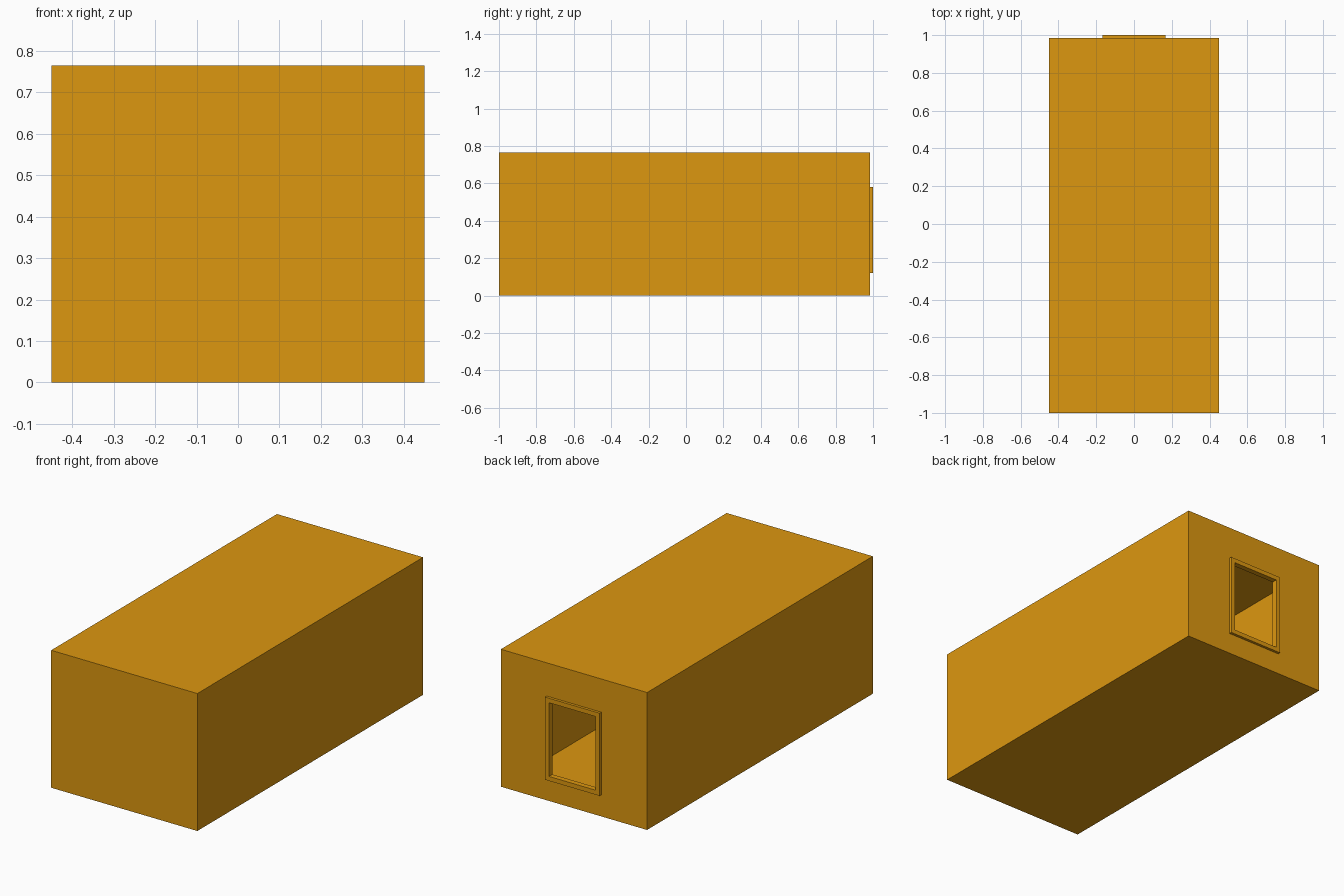
import bpy, bmesh

if "Cube" in bpy.data.objects:
    bpy.data.objects.remove(bpy.data.objects["Cube"])

W, H = 0.45, 0.765
Y0, Y1 = -1.0, 0.985
OUT = (-0.168, 0.168, 0.12, 0.58)    # window frame outline: x0, x1, z0, z1
BORDER, DEPTH = 0.025, 0.015

paint = bpy.data.materials.new("orange")
paint.diffuse_color = (0.72, 0.31, 0.005, 1)
paint.use_nodes = True
paint.node_tree.nodes["Principled BSDF"].inputs["Base Color"].default_value = paint.diffuse_color


def rect(bm, r, y):
    x0, x1, z0, z1 = r
    return [bm.verts.new((x, y, z)) for x, z in ((x0, z0), (x1, z0), (x1, z1), (x0, z1))]


def bridge(bm, a, b):
    for i in range(4):
        j = (i + 1) % 4
        bm.faces.new((a[i], a[j], b[j], b[i]))


def inset(r, d):
    return (r[0] + d, r[1] - d, r[2] + d, r[3] - d)


def finish(bm, name):
    bmesh.ops.recalc_face_normals(bm, faces=bm.faces[:])
    me = bpy.data.meshes.new(name)
    bm.to_mesh(me)
    bm.free()
    me.materials.append(paint)
    ob = bpy.data.objects.new(name, me)
    bpy.context.collection.objects.link(ob)


# Thin-walled room: front wall, four sides, back wall around the window opening
bm = bmesh.new()
front = rect(bm, (-W, W, 0, H), Y0)
back = rect(bm, (-W, W, 0, H), Y1)
hole = rect(bm, inset(OUT, BORDER / 2), Y1)
bm.faces.new(front)
bridge(bm, front, back)
bridge(bm, back, hole)
finish(bm, "room_shell")

# Window frame: rectangular ring straddling the back wall
bm = bmesh.new()
loops = [rect(bm, r, y) for r, y in (
    (OUT, Y1 - DEPTH), (OUT, Y1 + DEPTH),
    (inset(OUT, BORDER), Y1 + DEPTH), (inset(OUT, BORDER), Y1 - DEPTH))]
for k in range(4):
    bridge(bm, loops[k], loops[(k + 1) % 4])
finish(bm, "window_frame")
